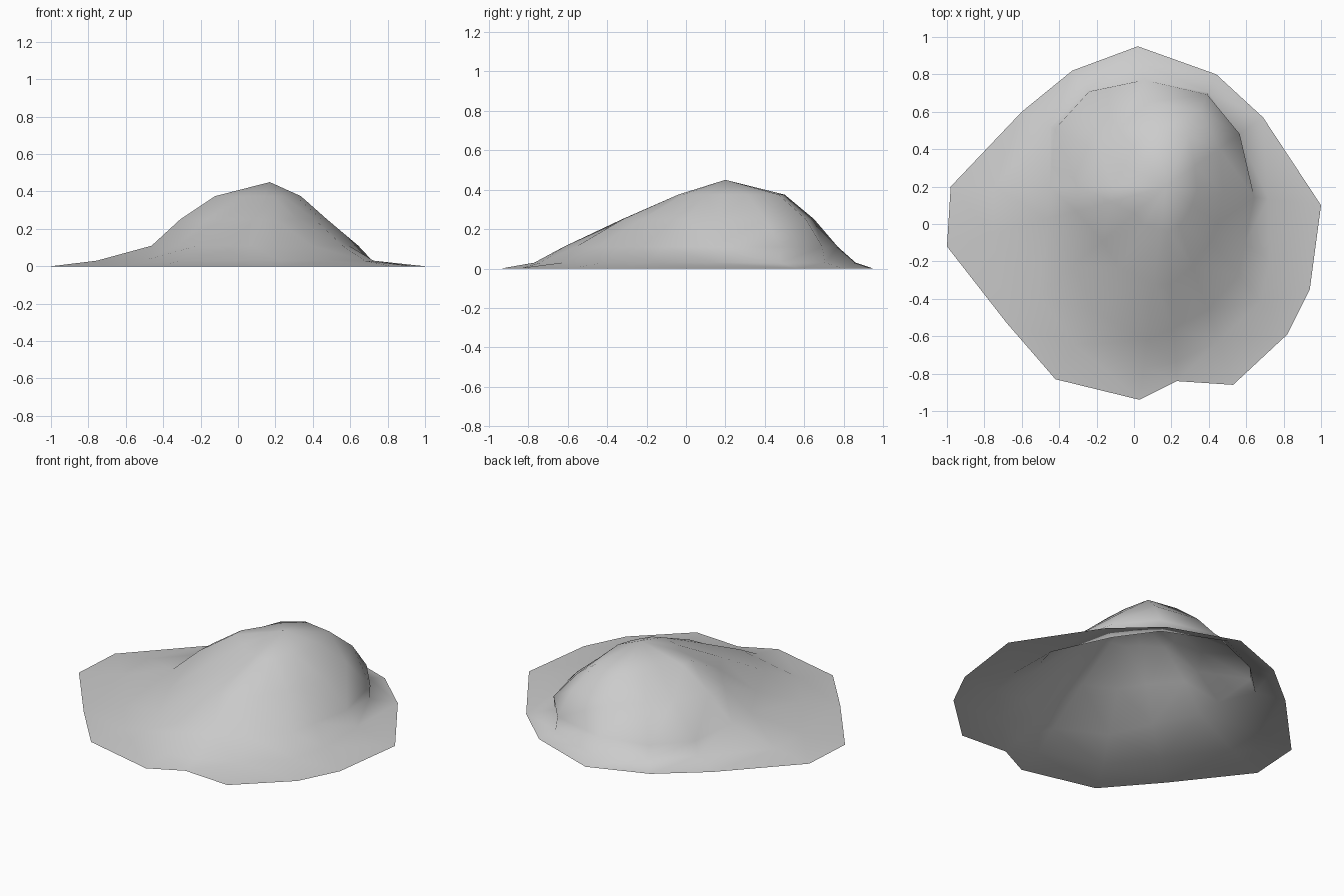
import bpy
import bmesh
from mathutils import Vector

cube = bpy.data.objects.get("Cube")
if cube:
    bpy.data.objects.remove(cube, do_unlink=True)

# Stone colour
stone = bpy.data.materials.new("grey stone")
stone.use_nodes = True
grey = (0.6, 0.6, 0.6, 1.0)
stone.diffuse_color = grey
stone.node_tree.nodes["Principled BSDF"].inputs["Base Color"].default_value = grey

# Ground outline, running clockwise from the back
peak = Vector((0.17, 0.2, 0.45))
rim = [(0.02, 0.95), (0.44, 0.8), (0.69, 0.57), (1, 0.1), (0.94, -0.35),
       (0.82, -0.59), (0.53, -0.86), (0.23, -0.84), (0.03, -0.94), (-0.42, -0.83),
       (-0.68, -0.53), (-1, -0.12), (-0.98, 0.2), (-0.6, 0.6), (-0.33, 0.82)]

# Contours of the slope: height, then distance from the peak as a share of each spoke
contours = [
    (0.03, [.88, .84, .75, .66, .72, .78, .78, .9, .85, .82, .8, .79, .8, .8, .83]),
    (0.11, [.76, .82, .76, .57, .55, .6, .62, .73, .72, .65, .58, .54, .54, .77, .82]),
    (0.25, [.6, .68, .55, .37, .36, .37, .4, .5, .46, .42, .4, .41, .41, .45, .5]),
    (0.375, [.4, .45, .3, .2, .18, .18, .2, .23, .2, .2, .2, .25, .25, .28, .35]),
]


def build_mound():
    bm = bmesh.new()

    def ring(height, shares):
        points = []
        for (x, y), share in zip(rim, shares):
            spot = peak.lerp(Vector((x, y, 0)), share)
            points.append(bm.verts.new((spot.x, spot.y, height)))
        return points

    # Apron and slope, as bands between neighbouring contours
    outer = ring(0, [1] * len(rim))
    for height, shares in contours:
        inner = ring(height, shares)
        for i in range(len(rim)):
            j = (i + 1) % len(rim)
            bm.faces.new((outer[j], outer[i], inner[i], inner[j]))
        outer = inner

    # Summit
    top = bm.verts.new(peak)
    for i in range(len(rim)):
        bm.faces.new((outer[(i + 1) % len(rim)], outer[i], top))

    bmesh.ops.triangulate(bm, faces=[f for f in bm.faces if len(f.verts) > 3])
    bm.normal_update()
    if top.normal.z < 0:
        bmesh.ops.reverse_faces(bm, faces=bm.faces)
    for face in bm.faces:
        face.smooth = True
    mesh = bpy.data.meshes.new("rock_mound")
    bm.to_mesh(mesh)
    bm.free()
    mesh.materials.append(stone)
    mound = bpy.data.objects.new("rock_mound", mesh)
    bpy.context.collection.objects.link(mound)
    return mound


build_mound()
